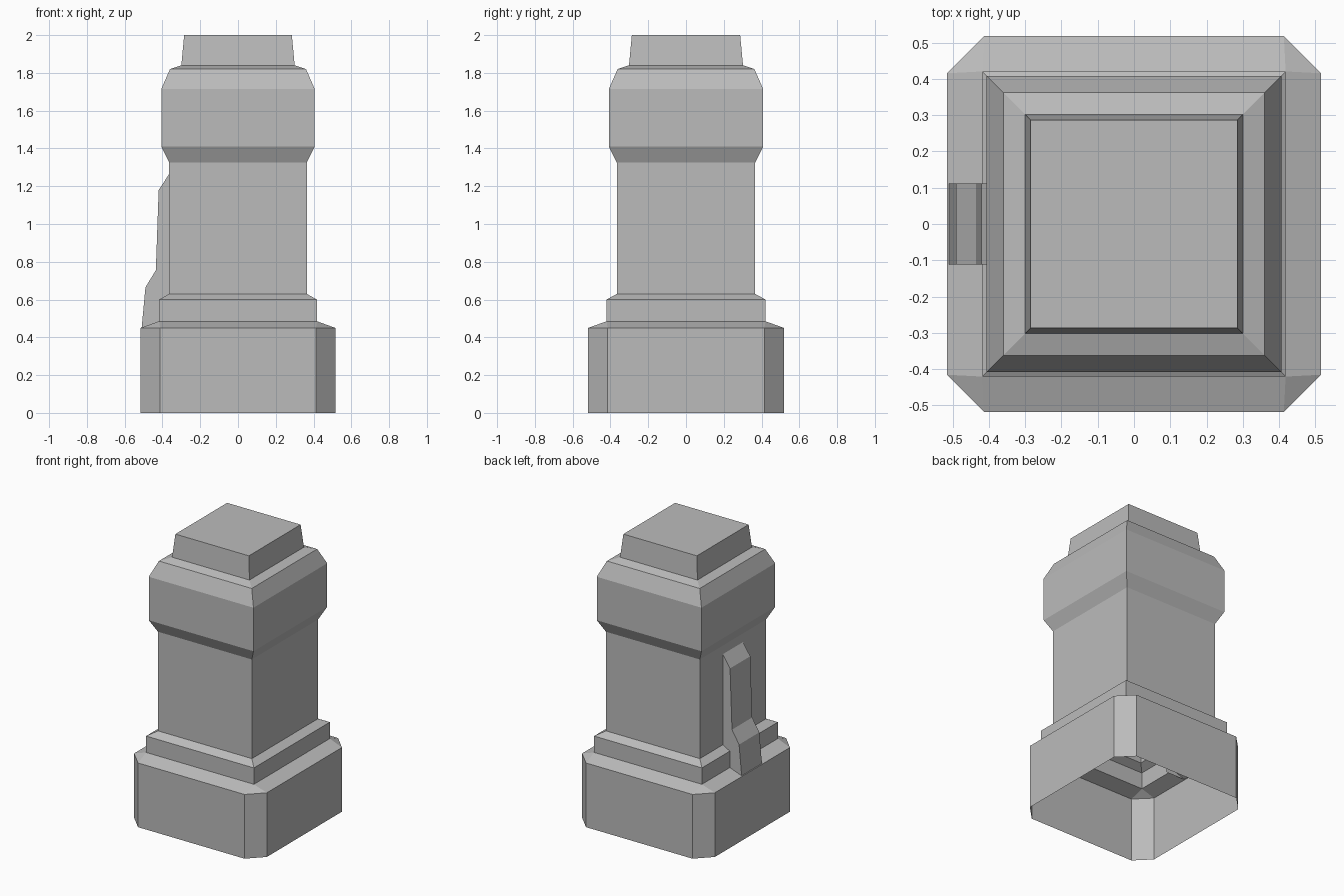
import bpy, bmesh

cube = bpy.data.objects.get("Cube")
if cube:
    bpy.data.objects.remove(cube, do_unlink=True)

stone = bpy.data.materials.new("grey stone")
stone.use_nodes = True
stone.diffuse_color = (0.5, 0.5, 0.5, 1)
stone.node_tree.nodes["Principled BSDF"].inputs["Base Color"].default_value = (0.5, 0.5, 0.5, 1)


def finish(bm, name):
    mesh = bpy.data.meshes.new(name)
    bm.to_mesh(mesh)
    bm.free()
    mesh.materials.append(stone)
    obj = bpy.data.objects.new(name, mesh)
    bpy.context.collection.objects.link(obj)
    return obj


def square_ring(bm, half, z, cut=0.0):
    """Square outline with its corners cut; cut 0 leaves doubled corners to merge."""
    inner = half - cut
    points = []
    for sx, sy in ((1, 1), (-1, 1), (-1, -1), (1, -1)):
        pair = [(sx * half, sy * inner), (sx * inner, sy * half)]
        points += pair if sx * sy > 0 else pair[::-1]
    return [bm.verts.new((x, y * 1.006, z)) for x, y in points]


def stepped_shell(name, profile):
    """Skin stacked square rings, closed on top and open below."""
    bm = bmesh.new()
    rings = [square_ring(bm, *row) for row in profile]
    for low, high in zip(rings, rings[1:]):
        for i in range(8):
            j = (i + 1) % 8
            bm.faces.new((low[i], low[j], high[j], high[i]))
    bm.faces.new(rings[-1])
    bmesh.ops.remove_doubles(bm, verts=bm.verts, dist=0.0005)
    return finish(bm, name)


def side_buttress(name, outline, inner_x, half_width):
    """Extrude a side outline along y, open at the foot and against the wall."""
    bm = bmesh.new()
    path = outline + [(inner_x, outline[0][1])]
    sides = [[bm.verts.new((x, y, z)) for x, z in path]
             for y in (half_width, -half_width)]
    bm.faces.new(sides[0])
    bm.faces.new(sides[1][::-1])
    for i in range(len(outline) - 1):
        bm.faces.new((sides[0][i], sides[1][i], sides[1][i + 1], sides[0][i + 1]))
    bmesh.ops.recalc_face_normals(bm, faces=bm.faces)
    return finish(bm, name)


# Plinth, ledge, shaft, swollen head and cap: half width, height, corner cut
stepped_shell("stone_post", [
    (0.515, 0.0, 0.102), (0.515, 0.45, 0.102),
    (0.418, 0.485), (0.418, 0.60),
    (0.364, 0.63), (0.364, 1.325),
    (0.406, 1.41), (0.406, 1.715),
    (0.36, 1.82), (0.30, 1.84), (0.285, 2.0),
])

# Stepped support leaning on one side of the shaft
side_buttress("side_buttress", [
    (-0.51, 0.45), (-0.49, 0.665), (-0.435, 0.755),
    (-0.42, 1.18), (-0.364, 1.265),
], -0.364, 0.112)
